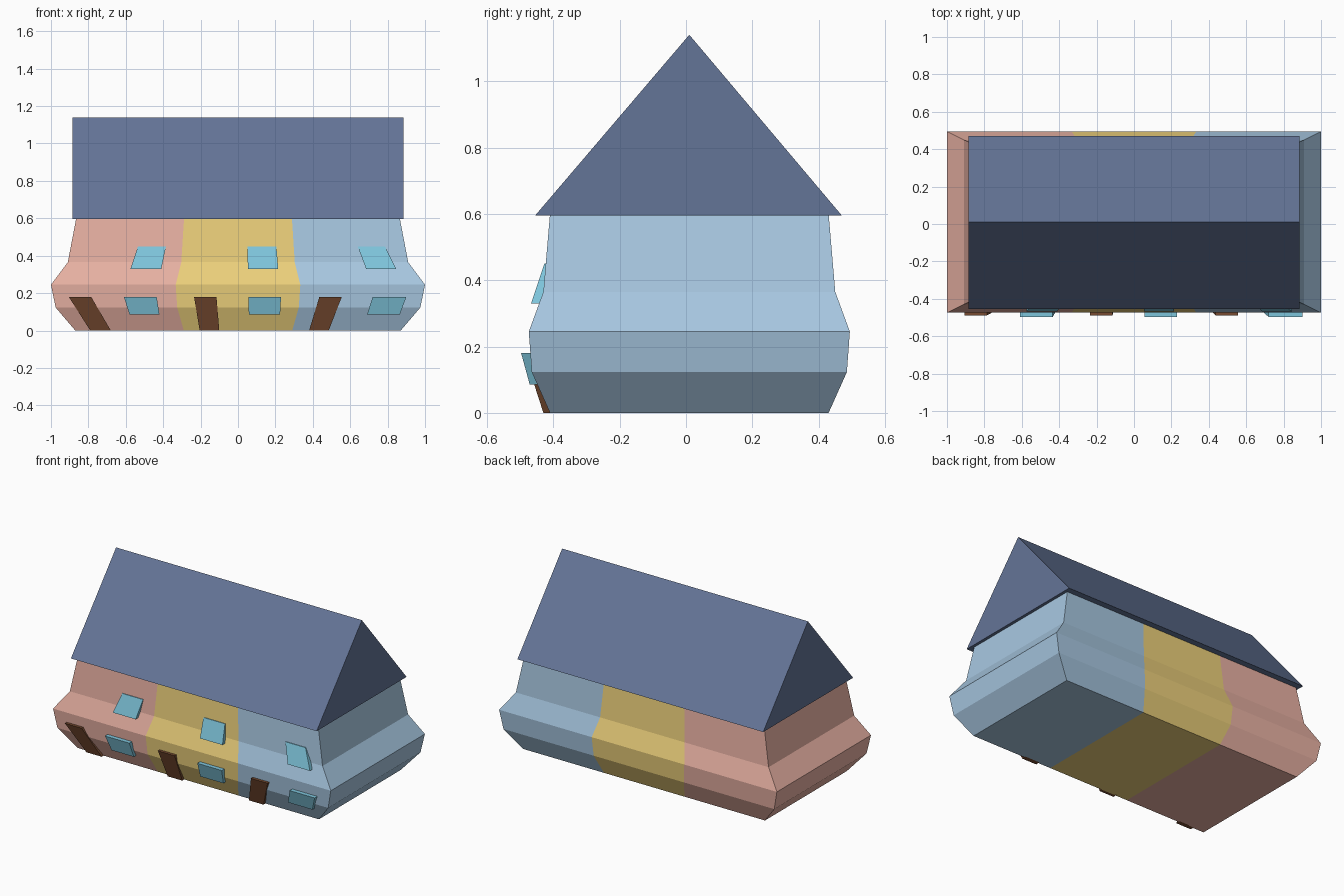
import bpy

if "Cube" in bpy.data.objects:
    bpy.data.objects.remove(bpy.data.objects["Cube"])

CY = 0.01  # y centre of the bulging walls


def material(name, rgb):
    m = bpy.data.materials.new(name)
    m.diffuse_color = [(c / 255) ** 2.2 for c in rgb] + [1]
    m.use_nodes = True
    m.node_tree.nodes["Principled BSDF"].inputs["Base Color"].default_value = m.diffuse_color
    return m


def make(name, verts, faces, mats, slots=None):
    me = bpy.data.meshes.new(name)
    me.from_pydata(verts, [], faces)
    for m in mats:
        me.materials.append(m)
    if slots:
        for poly, s in zip(me.polygons, slots):
            poly.material_index = s
    ob = bpy.data.objects.new(name, me)
    bpy.context.collection.objects.link(ob)
    return ob


pink = material("pink_wall", (232, 176, 162))
yellow = material("yellow_wall", (236, 207, 122))
blue = material("blue_wall", (166, 198, 224))
slate = material("slate", (100, 116, 150))
glass = material("glass", (125, 195, 218))
wood = material("wood", (118, 76, 52))

# Terrace walls: stacked rings (z, half width, half depth), 3 houses along x
profile = [(0, .87, .42), (.123, .975, .475), (.245, 1, .484),
           (.365, .91, .44), (.6, .865, .42)]
verts, faces, slots = [], [], []
for z, hx, hy in profile:
    xs = [-hx, -hx / 3, hx / 3, hx]
    verts += [(x, CY - hy, z) for x in xs] + [(x, CY + hy, z) for x in reversed(xs)]
for lv in range(len(profile) - 1):
    a, b = lv * 8, lv * 8 + 8
    for i, s in enumerate([0, 1, 2, 2, 2, 1, 0, 0]):
        j = (i + 1) % 8
        faces.append((a + i, a + j, b + j, b + i))
        slots.append(s)
top = 8 * (len(profile) - 1)
for i in range(3):
    faces.append((7 - i, 6 - i, i + 1, i))
    faces.append((top + i, top + i + 1, top + 6 - i, top + 7 - i))
    slots += [i, i]
make("terrace_walls", verts, faces, [pink, yellow, blue], slots)

# Gabled roof: triangular prism
tri = [(-.455, .595), (.47, .595), (CY, 1.14)]
rv = [(x, y, z) for x in (-.885, .885) for y, z in tri]
make("roof", rv, [(0, 2, 1), (3, 4, 5), (0, 1, 4, 3), (1, 2, 5, 4), (2, 0, 3, 5)], [slate])


# Leaning panel: (left, right) at bottom and top, front y at bottom and top
def panel(name, bot, topx, z0, z1, y0, y1, depth, mat):
    v = []
    for (l, r), z, y in ((bot, z0, y0), (topx, z1, y1)):
        v += [(l, y, z), (r, y, z), (r, y + depth, z), (l, y + depth, z)]
    f = [(0, 3, 2, 1), (4, 5, 6, 7)] + [
        (i, (i + 1) % 4, (i + 1) % 4 + 4, i + 4) for i in range(4)]
    make(name, v, f, [mat])


doors = [((-.79, -.68), (-.905, -.785)), ((-.205, -.10), (-.235, -.115)),
         ((.38, .485), (.435, .555))]
lower = [((-.58, -.42), (-.61, -.435)), ((.058, .225), (.055, .23)),
         ((.69, .865), (.72, .90))]
upper = [((-.575, -.41), (-.535, -.385)), ((.053, .215), (.05, .205)),
         ((.64 + .045, .845), (.64, .785))]
for n, (d, lo, up) in enumerate(zip(doors, lower, upper), 1):
    panel(f"door_{n}", *d, 0, .18, -.43, -.488, .03, wood)
    panel(f"lower_window_{n}", *lo, .085, .18, -.471, -.497, .035, glass)
    panel(f"upper_window_{n}", *up, .33, .45, -.467, -.427, .035, glass)
